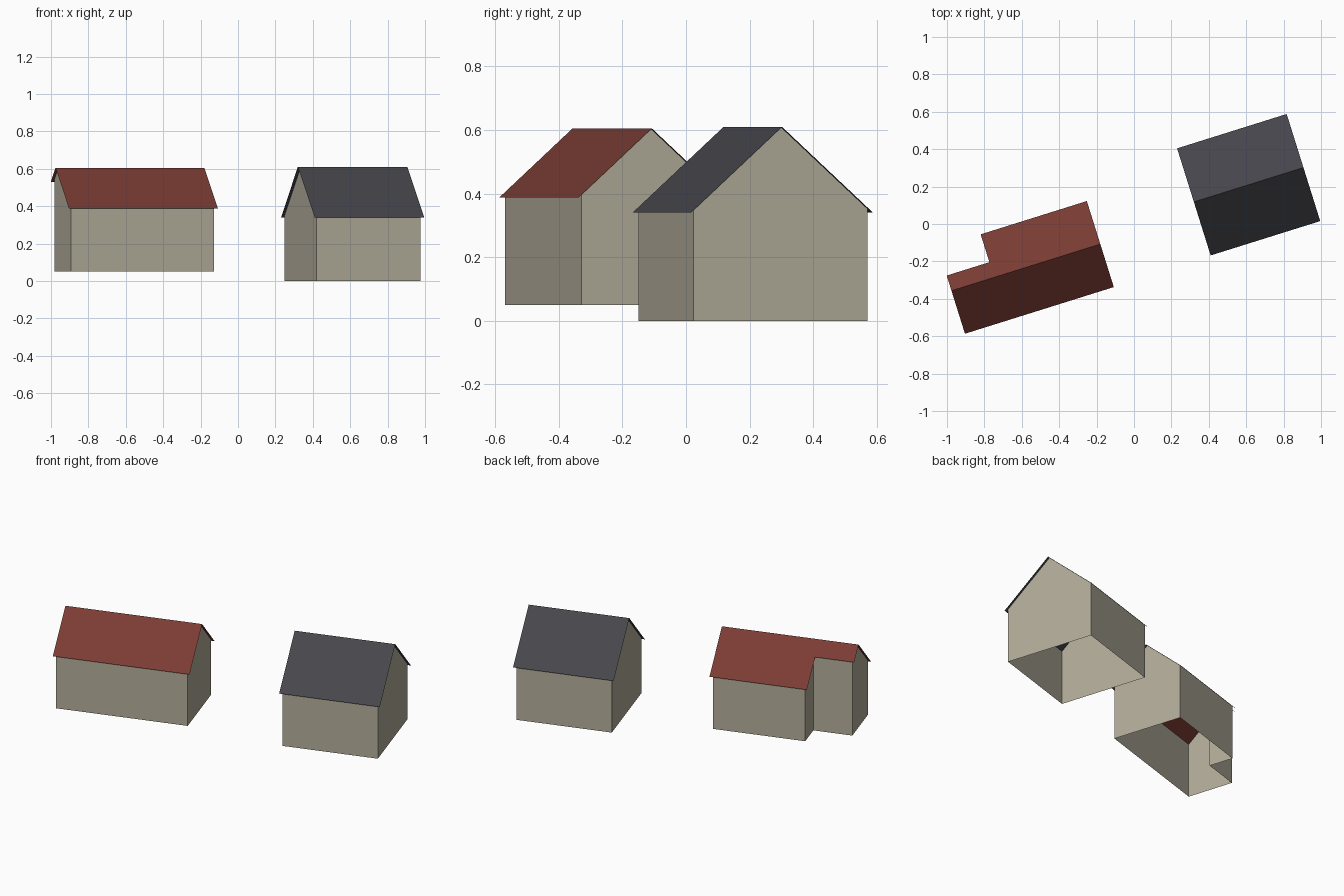
import bpy
import bmesh
import math
from mathutils import Matrix

cube = bpy.data.objects.get("Cube")
if cube:
    bpy.data.objects.remove(cube, do_unlink=True)


def material(name, rgb):
    mat = bpy.data.materials.new(name)
    mat.use_nodes = True
    mat.diffuse_color = (*rgb, 1)
    mat.node_tree.nodes["Principled BSDF"].inputs["Base Color"].default_value = (*rgb, 1)
    return mat


plaster = material("beige plaster", (0.445, 0.413, 0.323))
red_tile = material("red tile", (0.195, 0.045, 0.033))
slate = material("dark slate", (0.061, 0.060, 0.072))

YAW = math.radians(17.4)
SLOPE = 0.9


def finish(name, bm, mat, centre):
    """Turn a bmesh in house coordinates into a placed object."""
    bmesh.ops.remove_doubles(bm, verts=bm.verts, dist=0.0005)
    bmesh.ops.dissolve_limit(bm, angle_limit=0.01, verts=bm.verts, edges=bm.edges)
    mesh = bpy.data.meshes.new(name)
    bm.to_mesh(mesh)
    bm.free()
    mesh.materials.append(mat)
    obj = bpy.data.objects.new(name, mesh)
    obj.matrix_world = Matrix.Translation((*centre, 0)) @ Matrix.Rotation(YAW, 4, "Z")
    bpy.context.collection.objects.link(obj)


def house(name, centre, base, ridge, footprint, slopes, roof_mat):
    """Open-bottomed walls cut to the roof pitch, under thin overhanging slopes."""
    def top(p):
        return (*p, ridge - SLOPE * abs(p[1]))

    # Walls: one panel per footprint edge
    bm = bmesh.new()
    for a, b in zip(footprint, footprint[1:] + footprint[:1]):
        corners = [(*a, base), (*b, base), top(b), top(a)]
        bm.faces.new([bm.verts.new(c) for c in corners])
    finish(name + "_walls", bm, plaster, centre)

    # Roof: one sheet per slope
    bm = bmesh.new()
    for outline in slopes:
        bm.faces.new([bm.verts.new(top(p)) for p in outline])
    finish(name + "_roof", bm, roof_mat, centre)


def front_slope(u, v):
    return [(-u, -v), (u, -v), (u, 0), (-u, 0)]


# Slate-roofed house: plain rectangle
u, v = 0.291, 0.286
ru, rv = 0.307, 0.3
house("slate_house", (0.613, 0.21), 0, 0.61,
      [(-u, -v), (u, -v), (u, 0), (u, v), (-u, v), (-u, 0)],
      [front_slope(ru, rv), [(-ru, 0), (ru, 0), (ru, rv), (-ru, rv)]],
      slate)

# Red-roofed house: back corner notched out
u, v = 0.401, 0.227
ru, rv = 0.417, 0.241
step_u, step_v = -0.163, 0.07
roof_step_u, roof_step_v = -0.178, 0.085
house("red_house", (-0.578, -0.232), 0.05, 0.605,
      [(-u, -v), (u, -v), (u, 0), (u, v), (step_u, v),
       (step_u, step_v), (-u, step_v), (-u, 0)],
      [front_slope(ru, rv),
       [(-ru, 0), (ru, 0), (ru, rv), (roof_step_u, rv),
        (roof_step_u, roof_step_v), (-ru, roof_step_v)]],
      red_tile)
